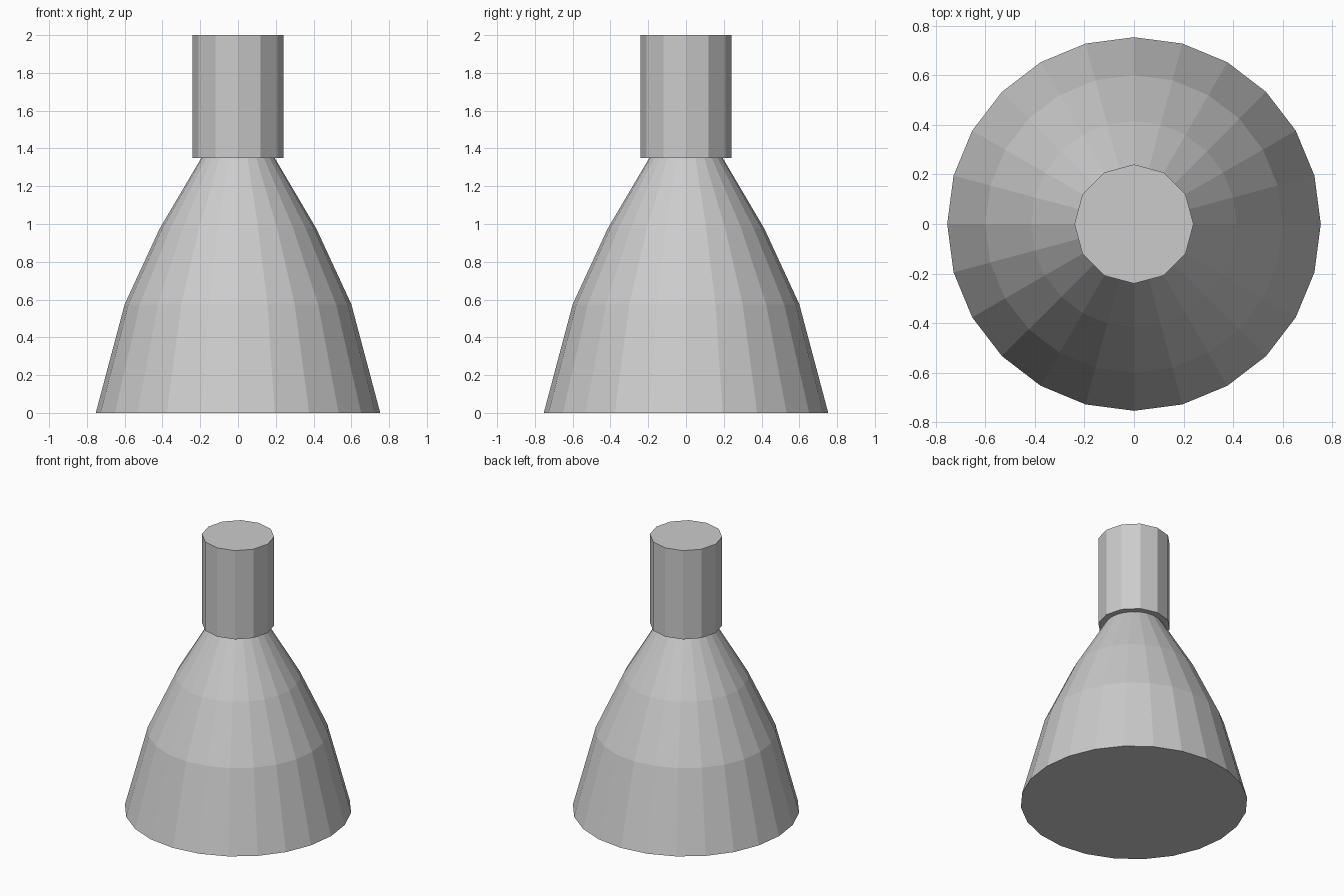
import bpy, bmesh
from math import cos, sin, tau

if "Cube" in bpy.data.objects:
    bpy.data.objects.remove(bpy.data.objects["Cube"])


def lathe(name, profile, sides):
    """Closed, flat-shaded solid turned around z from (radius, z) points."""
    bm = bmesh.new()
    rings = [[bm.verts.new((r * cos(tau * i / sides), r * sin(tau * i / sides), z))
              for i in range(sides)] for r, z in profile]
    for low, high in zip(rings, rings[1:]):
        for i in range(sides):
            j = (i + 1) % sides
            bm.faces.new((low[i], low[j], high[j], high[i]))
    bm.faces.new(rings[0][::-1])
    bm.faces.new(rings[-1])
    mesh = bpy.data.meshes.new(name)
    bm.to_mesh(mesh)
    bm.free()
    obj = bpy.data.objects.new(name, mesh)
    bpy.context.collection.objects.link(obj)
    return obj


# Flared body, narrowing in three steps
lathe("flared_body", [(0.753, 0), (0.6, 0.575), (0.415, 0.975), (0.194, 1.35)], 24)

# Straight neck, slightly wider than the top of the body
lathe("neck", [(0.24, 1.35), (0.24, 2.0)], 12)
